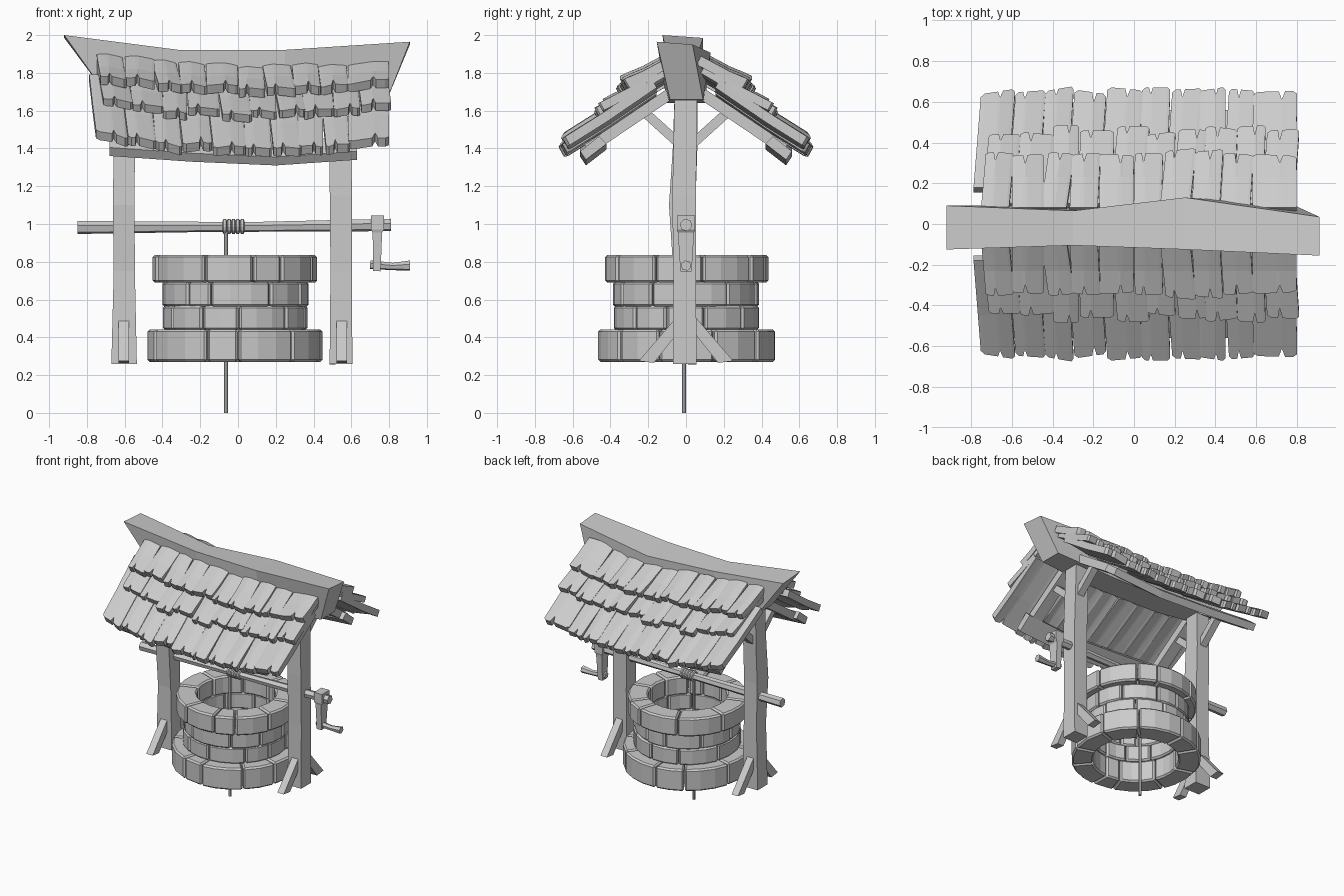
import bpy, bmesh, math, random
from mathutils import Vector

if "Cube" in bpy.data.objects:
    bpy.data.objects.remove(bpy.data.objects["Cube"])

random.seed(4)
grey = bpy.data.materials.new("weathered_grey")
grey.diffuse_color = (0.6, 0.6, 0.6, 1)
grey.use_nodes = True
grey.node_tree.nodes["Principled BSDF"].inputs["Base Color"].default_value = grey.diffuse_color


def finish(name, bm, mirror=False, bevel=0):
    bmesh.ops.recalc_face_normals(bm, faces=bm.faces)
    me = bpy.data.meshes.new(name)
    bm.to_mesh(me)
    bm.free()
    ob = bpy.data.objects.new(name, me)
    bpy.context.collection.objects.link(ob)
    me.materials.append(grey)
    if mirror:
        m = ob.modifiers.new("mirror", 'MIRROR')
        m.use_axis = (False, True, False)
        m.use_mirror_merge = False
    if bevel:
        b = ob.modifiers.new("bevel", 'BEVEL')
        b.width, b.segments = bevel, 1
        b.limit_method, b.angle_limit = 'ANGLE', math.radians(40)
    return ob


def loft(bm, rings):
    """Closed solid through rings of equal point count."""
    vs = [[bm.verts.new(p) for p in r] for r in rings]
    n = len(rings[0])
    for a, b in zip(vs, vs[1:]):
        for i in range(n):
            bm.faces.new((a[i], a[(i + 1) % n], b[(i + 1) % n], b[i]))
    bm.faces.new(vs[0])
    bm.faces.new(vs[-1])


def bar(bm, points, sizes, up=(1, 0, 0)):
    """Rectangular bar along points; sizes are (width along up, depth)."""
    d = (Vector(points[-1]) - Vector(points[0])).normalized()
    u = (Vector(up) - d * d.dot(Vector(up))).normalized()
    v = d.cross(u)
    loft(bm, [[Vector(p) + u * (a * w / 2) + v * (b * h / 2)
               for a, b in ((-1, -1), (1, -1), (1, 1), (-1, 1))]
              for p, (w, h) in zip(points, sizes)])


def rod(bm, points, radii, n=6):
    d = (Vector(points[-1]) - Vector(points[0])).normalized()
    u = d.orthogonal().normalized()
    v = d.cross(u)
    loft(bm, [[Vector(p) + u * r * math.cos(i * math.tau / n) + v * r * math.sin(i * math.tau / n)
               for i in range(n)] for p, r in zip(points, radii)])


# Stone courses: z range, outer radius, inner radius, joint angles measured from the front
CX = -0.015
courses = [
    (0.27, 0.442, 0.470, 0.31, (-66, -19, 2, 41, 72, 109, 143, 185, 212, 254)),
    (0.438, 0.568, 0.388, 0.30, (-60, -27, 3, 45, 74, 105, 140, 172, 205, 250)),
    (0.562, 0.694, 0.388, 0.30, (-41, -20, 29, 62, 95, 125, 165, 190, 230, 270)),
    (0.690, 0.836, 0.437, 0.285, (-72, -22, 13, 34, 68, 102, 142, 162, 205, 250)),
]
for k, (z0, z1, ro, ri, cuts) in enumerate(courses):
    bm = bmesh.new()
    for a0, a1 in zip(cuts, cuts[1:] + (cuts[0] + 360,)):
        steps = max(1, round((a1 - a0) / 15))
        r = ro + random.uniform(-0.008, 0.005)
        rings = []
        for i in range(steps + 1):
            t = math.radians(a0 + 0.4 + (a1 - a0 - 0.8) * i / steps)
            s, c = math.sin(t), -math.cos(t)
            rings.append([(CX + q * s, q * c, z) for q, z in ((ri, z0), (r, z0), (r, z1), (ri, z1))])
        loft(bm, rings)
    finish(f"stone_course_{k + 1}", bm, bevel=0.012)

# Posts, slightly crooked: z, x centre, y centre, x width, y depth
posts = {
    "left_post": ((0.258, -0.603, -0.007, 0.135, 0.125), (0.75, -0.602, -0.007, 0.112, 0.12),
                  (1.1, -0.605, -0.02, 0.115, 0.14), (1.4, -0.602, -0.005, 0.112, 0.13),
                  (1.70, -0.60, 0, 0.11, 0.12)),
    "right_post": ((0.258, 0.545, -0.007, 0.12, 0.125), (0.75, 0.547, -0.007, 0.115, 0.12),
                   (1.15, 0.545, -0.01, 0.118, 0.125), (1.70, 0.535, 0, 0.115, 0.12)),
}
for name, secs in posts.items():
    bm = bmesh.new()
    bar(bm, [(x, y, z) for z, x, y, w, h in secs], [(w, h) for z, x, y, w, h in secs])
    finish(name, bm)

# Diagonal braces and rafters at each post, mirrored front to back
for side, x in (("left", -0.605), ("right", 0.55)):
    bm = bmesh.new()
    loft(bm, [[(x + dx, y, z) for y, z in ((0.03, 0.53), (0.03, 0.44), (0.17, 0.265), (0.25, 0.275))]
              for dx in (-0.028, 0.028)])
    finish(side + "_foot_brace", bm, mirror=True)
    bm = bmesh.new()
    bar(bm, [(x, 0.03, 1.42), (x, 0.24, 1.61)], [(0.055, 0.05)] * 2)
    finish(side + "_roof_brace", bm, mirror=True)
    bm = bmesh.new()
    bar(bm, [(x, 0.04, 1.72), (x, 0.52, 1.395)], [(0.09, 0.06)] * 2)
    finish(side + "_rafter", bm, mirror=True)

# Sagging eave boards
bm = bmesh.new()
loft(bm, [[(x, y, z + dz) for y, dz in ((0.42, 0.08), (0.53, -0.005), (0.56, 0.04), (0.46, 0.12))]
          for x, z in ((-0.68, 1.365), (-0.25, 1.335), (0.2, 1.315), (0.63, 1.345))])
finish("eave_board", bm, mirror=True)

# Ridge beam: x top, x bottom, y range top, z top, y range bottom, z bottom
bm = bmesh.new()
loft(bm, [[(xt, a, zt), (xt, b, zt - 0.015), (xb, d, zb), (xb, c, zb)] for xt, xb, a, b, zt, c, d, zb in (
    (-0.92, -0.70, -0.125, 0.09, 2.0, -0.08, 0.09, 1.69),
    (-0.30, -0.28, -0.105, 0.065, 1.92, -0.10, 0.09, 1.65),
    (0.25, 0.25, -0.125, 0.13, 1.922, -0.10, 0.10, 1.64),
    (0.91, 0.79, -0.155, 0.035, 1.965, -0.085, 0.09, 1.66))])
finish("ridge_beam", bm)


# Roof shingles
def sag(x):
    return 0.07 * ((x - 0.1) / 0.87) ** 2


def shingle_row(name, edges, top, end, thick, vary=0.06):
    bm = bmesh.new()
    for x0, x1 in zip(edges, edges[1:]):
        lift = random.uniform(-0.008, 0.012)
        length = 1 + random.uniform(-vary, vary * 0.7)
        skew = random.uniform(0.0, 0.04)
        slant = random.uniform(-0.06, 0.06)
        f = random.uniform(0.3, 0.7)
        cut = random.uniform(0.03, 0.05) / (end[0] - top[0])
        rings = []
        for u, c in ((0.01, 0.03), (0.12, 0), (f - 0.07, 0), (f, cut), (f + 0.07, 0), (0.9, 0), (0.99, 0.03)):
            x = x0 + (x1 - x0) * u
            crown = 0.012 * (1 - (2 * u - 1) ** 2)
            up, low = [], []
            for t, bend in ((0, 0), (0.55, -0.004), (length + slant * (u - 0.5) - c, 0.004)):
                y = top[0] + (end[0] - top[0]) * t
                z = top[1] + (end[1] - top[1]) * t + sag(x) + crown + bend + lift
                up.append((x + skew * (t - 0.5), y, z))
                low.append((x + skew * (t - 0.5), y - thick * 0.5, z - thick * 0.9))
            rings.append(up + low[::-1])
        loft(bm, rings)
    finish(name, bm, mirror=True)


shingle_row("upper_shingles", (-0.74, -0.60, -0.44, -0.31, -0.17, 0.0, 0.14, 0.29, 0.43, 0.58, 0.80),
            (0.08, 1.845), (0.355, 1.705), 0.05)
shingle_row("middle_shingles", (-0.73, -0.57, -0.40, -0.27, -0.10, 0.06, 0.20, 0.34, 0.50, 0.64, 0.80),
            (0.10, 1.785), (0.465, 1.58), 0.045, vary=0.08)
shingle_row("lower_shingles", (-0.77, -0.60, -0.45, -0.31, -0.15, 0.03, 0.17, 0.32, 0.45, 0.58, 0.80),
            (0.18, 1.71), (0.665, 1.385), 0.05, vary=0.035)

# Winch axle
bm = bmesh.new()
rod(bm, [(-0.85, 0, 0.982), (-0.1, 0, 0.985), (0.1, 0, 0.985), (0.81, 0, 0.995)],
    [0.036, 0.027, 0.027, 0.034])
finish("winch_axle", bm)

# Crank arm and handle
bm = bmesh.new()
bar(bm, [(0.738, 0, 1.045), (0.738, 0, 0.97), (0.738, 0, 0.955), (0.735, 0, 0.75)],
    [(0.07, 0.095), (0.07, 0.095), (0.05, 0.085), (0.04, 0.06)])
finish("crank_arm", bm)
bm = bmesh.new()
rod(bm, [(0.70, 0, 0.785), (0.82, 0, 0.775), (0.91, 0, 0.78)], [0.024, 0.02, 0.028])
finish("crank_handle", bm)

# Rope coil and hanging rope
bm = bmesh.new()
for i in range(5):
    x = -0.07 + i * 0.023
    prev = first = None
    for j in range(13):
        a = j * math.tau / 12
        ring = first if j == 12 else [
            bm.verts.new((x + 0.012 * math.cos(b), (0.03 + 0.012 * math.sin(b)) * math.cos(a),
                          0.987 + (0.03 + 0.012 * math.sin(b)) * math.sin(a)))
            for b in [k * math.tau / 6 for k in range(6)]]
        first = first or ring
        if prev:
            for k in range(6):
                bm.faces.new((prev[k], prev[(k + 1) % 6], ring[(k + 1) % 6], ring[k]))
        prev = ring
finish("rope_coil", bm)
bm = bmesh.new()
rod(bm, [(-0.063, -0.01, 0), (-0.063, -0.01, 0.97)], [0.011, 0.011], 8)
finish("hanging_rope", bm)
